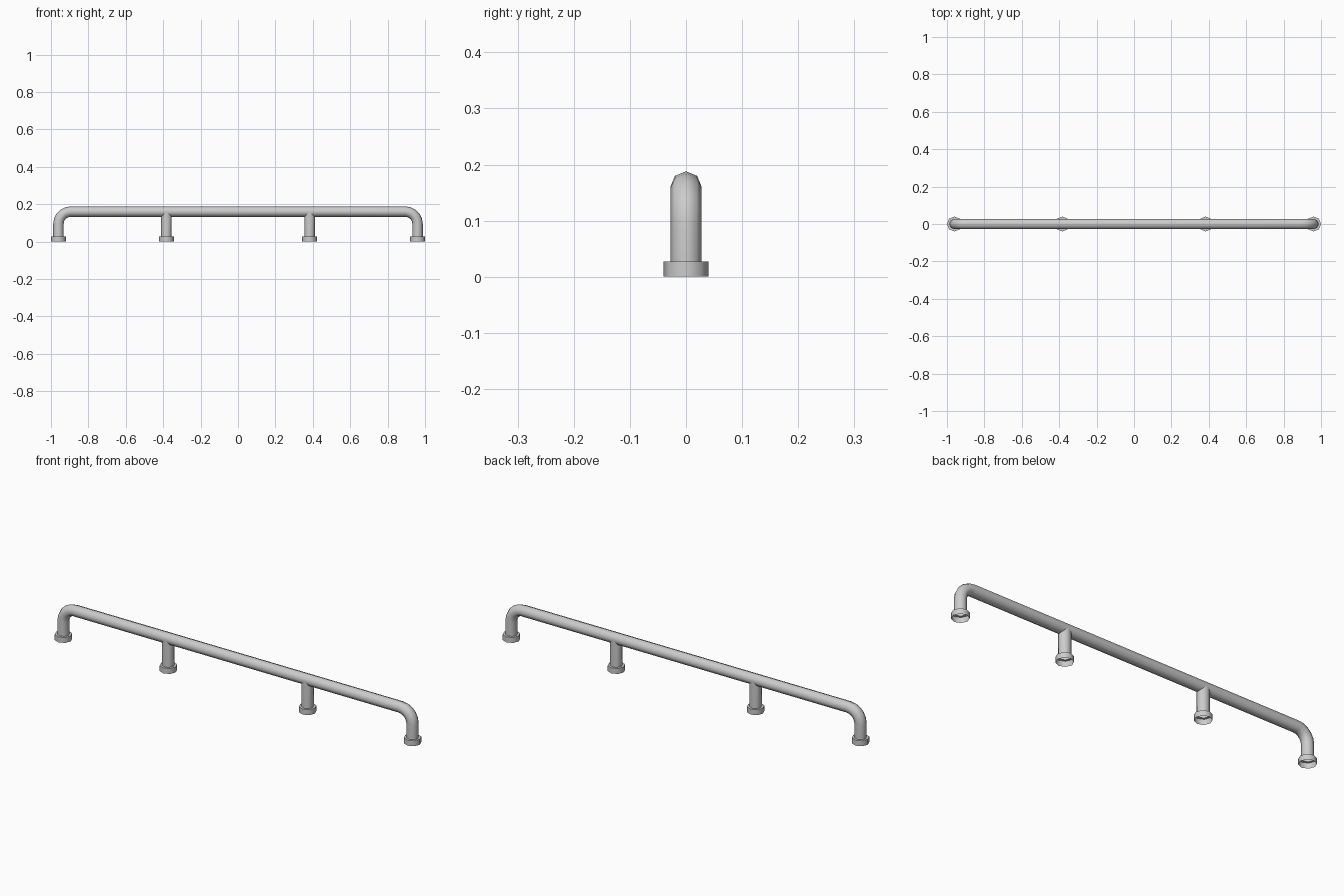
import bpy, bmesh
from math import sin, cos, pi, radians
from mathutils import Vector

if "Cube" in bpy.data.objects:
    bpy.data.objects.remove(bpy.data.objects["Cube"])

SIDES = 8
TUBE_R, FLANGE_R = 0.028, 0.04
FLANGE_H, RAIL_Z = 0.027, 0.16
END_X, POST_X = 0.96, 0.383
BEND_R, BEND_STEPS = 0.065, 5


def ring(center, u, r):
    """Eight-sided section spanned by u and the y axis."""
    c, u, v = Vector(center), Vector(u), Vector((0, 1, 0))
    return [c + r * (cos(2 * pi * i / SIDES) * u + sin(2 * pi * i / SIDES) * v)
            for i in range(SIDES)]


def skin(name, rings):
    """Join consecutive rings into an open tube."""
    bm = bmesh.new()
    loops = [[bm.verts.new(p) for p in pts] for pts in rings]
    for a, b in zip(loops, loops[1:]):
        for i in range(SIDES):
            j = (i + 1) % SIDES
            bm.faces.new((a[i], a[j], b[j], b[i]))
    bmesh.ops.recalc_face_normals(bm, faces=bm.faces)
    # an open tube: make sure the walls point outward
    bm.normal_update()
    f = max(bm.faces, key=lambda q: q.calc_center_median().x)
    if f.normal.x < 0:
        bmesh.ops.reverse_faces(bm, faces=bm.faces)
    me = bpy.data.meshes.new(name)
    bm.to_mesh(me)
    bm.free()
    ob = bpy.data.objects.new(name, me)
    bpy.context.collection.objects.link(ob)
    bpy.ops.object.select_all(action='DESELECT')
    ob.select_set(True)
    bpy.context.view_layer.objects.active = ob
    bpy.ops.object.shade_smooth_by_angle(angle=radians(60))
    return ob


def foot(x, u):
    """Hollow foot flange stepping in to the tube."""
    return [ring((x, 0, 0), u, FLANGE_R),
            ring((x, 0, FLANGE_H), u, FLANGE_R),
            ring((x, 0, FLANGE_H), u, TUBE_R)]


def rail_end(s):
    """Foot, upright and bend on side s (-1 left, 1 right)."""
    rings = foot(s * END_X, (s, 0, 0))
    for k in range(BEND_STEPS + 1):
        t = pi / 2 * k / BEND_STEPS
        u = Vector((s * cos(t), 0, sin(t)))
        c = Vector((s * (END_X - BEND_R), 0, RAIL_Z - BEND_R)) + BEND_R * u
        rings.append(ring(c, u, TUBE_R))
    return rings


# Bent top rail with its two end feet
skin("rail", rail_end(-1) + rail_end(1)[::-1])

# Middle posts, mitred to the underside of the rail
for side, s in (("left", -1), ("right", 1)):
    x = s * POST_X
    top = ring((x, 0, RAIL_Z), (1, 0, 0), TUBE_R)
    for p in top:
        p.z -= abs(p.x - x)
    skin(side + "_post", foot(x, (1, 0, 0)) + [top])
